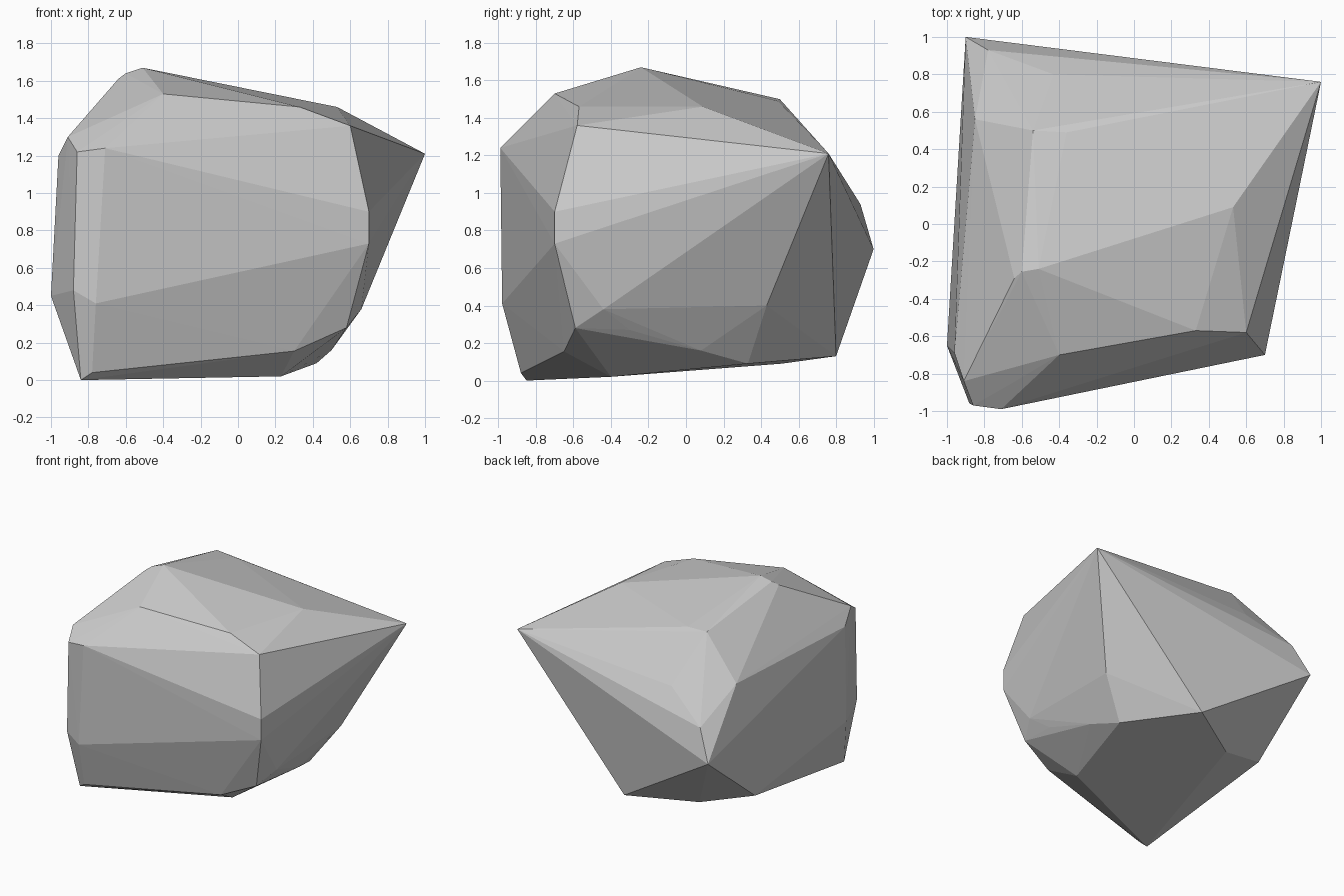
import bpy, bmesh

# Corner points of the faceted boulder, grouped by region
base = [(-.84, -.85, 0), (-.78, -.88, .04), (.23, -.4, .02), (.3, -.65, .155),
        (.42, .33, .09), (0, .8, .13), (-.48, .51, .09), (-.9, .39, .21)]
right_side = [(.58, -.59, .28), (.58, -.3, .27), (.5, .08, .16), (.19, .5, .22),
              (.635, .43, .4), (.66, -.44, .38), (.7, -.7, .73), (.7, -.7, .9),
              (1, .76, 1.21)]
left_side = [(-1, -.65, .45), (-.96, -.69, 1.2), (-.91, -.84, 1.3),
             (-.85, .56, 1.18), (-.9, 1, .7), (-.78, .93, .94)]
front_side = [(-.76, -.98, .41), (-.88, -.96, .48), (-.71, -.99, 1.24),
              (-.86, -.97, 1.22)]
crown = [(.6, -.58, 1.36), (.33, -.57, 1.46), (.53, .09, 1.46), (-.4, -.7, 1.53),
         (-.65, -.85, 1.36), (-.51, -.24, 1.67), (-.6, -.255, 1.64),
         (-.64, -.29, 1.61), (-.54, .5, 1.5), (-.36, .49, 1.49), (-.43, .8, 1.14)]

# Boulder: flat-faced convex skin around the corners
bm = bmesh.new()
for p in base + right_side + left_side + front_side + crown:
    bm.verts.new(p)
hull = bmesh.ops.convex_hull(bm, input=bm.verts[:])
loose = {g for g in hull["geom_interior"] + hull["geom_unused"]
         if isinstance(g, bmesh.types.BMVert)}
bmesh.ops.delete(bm, geom=list(loose), context='VERTS')
bmesh.ops.recalc_face_normals(bm, faces=bm.faces[:])
mesh = bpy.data.meshes.new("boulder")
bm.to_mesh(mesh)
bm.free()
bpy.context.collection.objects.link(bpy.data.objects.new("boulder", mesh))
